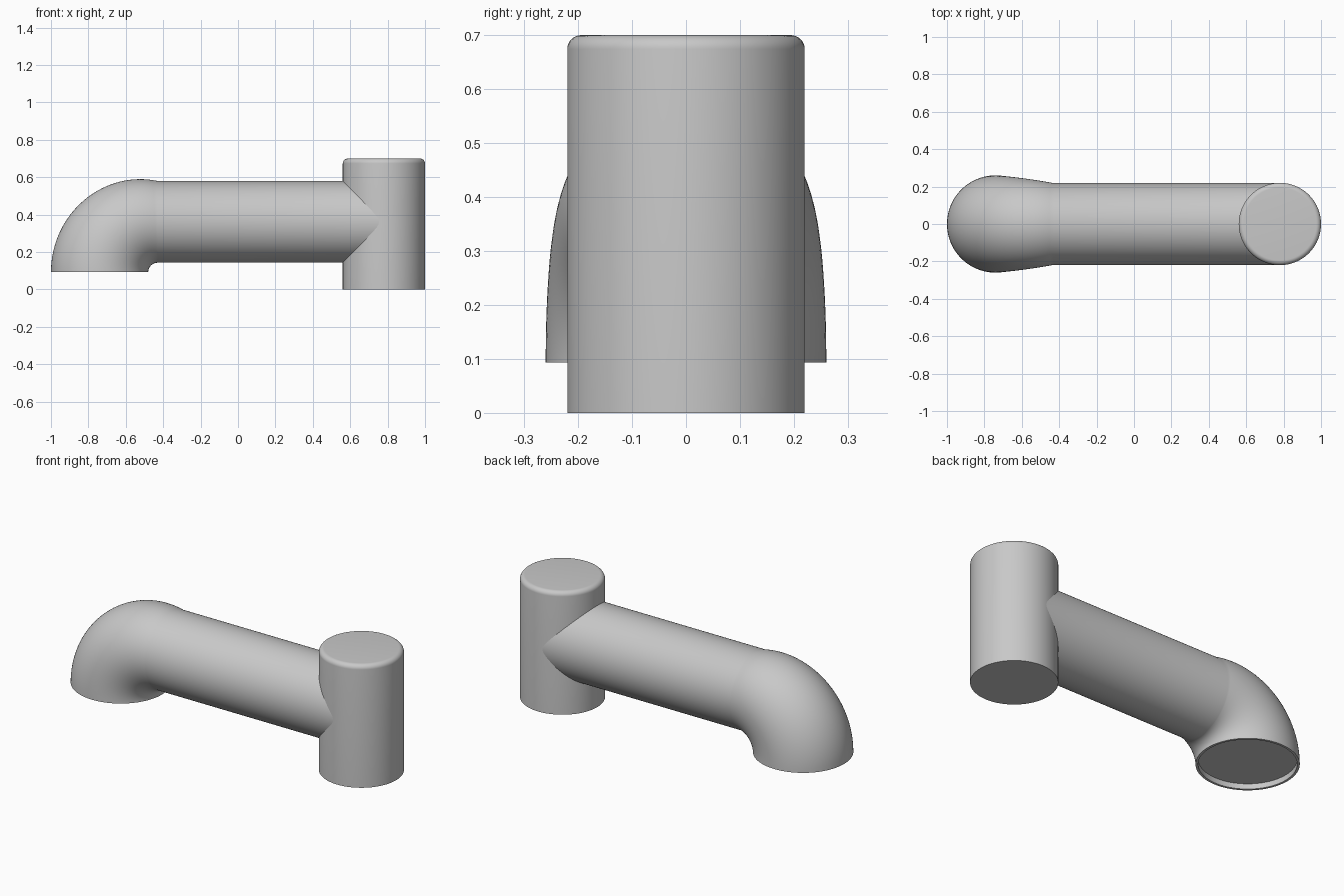
import bpy
import bmesh
from math import sin, cos, pi, radians
from mathutils import Vector

SIDES = 96

cube = bpy.data.objects.get("Cube")
if cube:
    bpy.data.objects.remove(cube)

grey = bpy.data.materials.new("plain grey")
grey.use_nodes = True
colour = (0.58, 0.58, 0.58, 1)
grey.diffuse_color = colour
grey.node_tree.nodes["Principled BSDF"].inputs["Base Color"].default_value = colour


def loft(name, sections):
    """Skin round sections given as (centre, in-plane direction, radius)."""
    bm = bmesh.new()
    rings = []
    for centre, side, radius in sections:
        ring = []
        for i in range(SIDES):
            a = 2 * pi * i / SIDES
            offset = Vector(side) * cos(a) + Vector((0, 1, 0)) * sin(a)
            ring.append(bm.verts.new(Vector(centre) + offset * radius))
        rings.append(ring)
    for low, high in zip(rings, rings[1:]):
        for i in range(SIDES):
            j = (i + 1) % SIDES
            bm.faces.new((low[i], low[j], high[j], high[i]))
    bm.faces.new(rings[0])
    bm.faces.new(rings[-1])
    bmesh.ops.recalc_face_normals(bm, faces=bm.faces)
    mesh = bpy.data.meshes.new(name)
    bm.to_mesh(mesh)
    bm.free()
    mesh.materials.append(grey)
    obj = bpy.data.objects.new(name, mesh)
    bpy.context.collection.objects.link(obj)
    bpy.ops.object.select_all(action='DESELECT')
    obj.select_set(True)
    bpy.context.view_layer.objects.active = obj
    bpy.ops.object.shade_smooth_by_angle(angle=radians(35))
    return obj


# Upright post with a rounded top edge
post_radius, post_top, fillet = 0.22, 0.70, 0.026
post = [((0.78, 0, 0), (1, 0, 0), post_radius)]
for k in range(9):
    a = k / 8 * pi / 2
    z = post_top - fillet + fillet * sin(a)
    post.append(((0.78, 0, z), (1, 0, 0), post_radius - fillet + fillet * cos(a)))
loft("upright_post", post)

# Spout: recessed outlet, flared elbow turning about a pivot, then straight pipe
pivot = Vector((-0.43, 0, 0.093))
inner = 0.05
outlet = pivot + Vector((-0.31, 0, 0))
spout = [(outlet + Vector((0, 0, 0.03)), (-1, 0, 0), 0.247),
         (outlet, (-1, 0, 0), 0.247)]
steps = 32
for k in range(steps + 1):
    t = k / steps
    side = Vector((-cos(t * pi / 2), 0, sin(t * pi / 2)))
    outer = 0.57 - 0.083 * t * t
    spout.append((pivot + side * (inner + outer) / 2, side, (outer - inner) / 2))
end_centre, end_side, end_radius = spout[-1]
spout.append((Vector((0.78, 0, end_centre.z)), end_side, end_radius))
loft("spout_pipe", spout)
